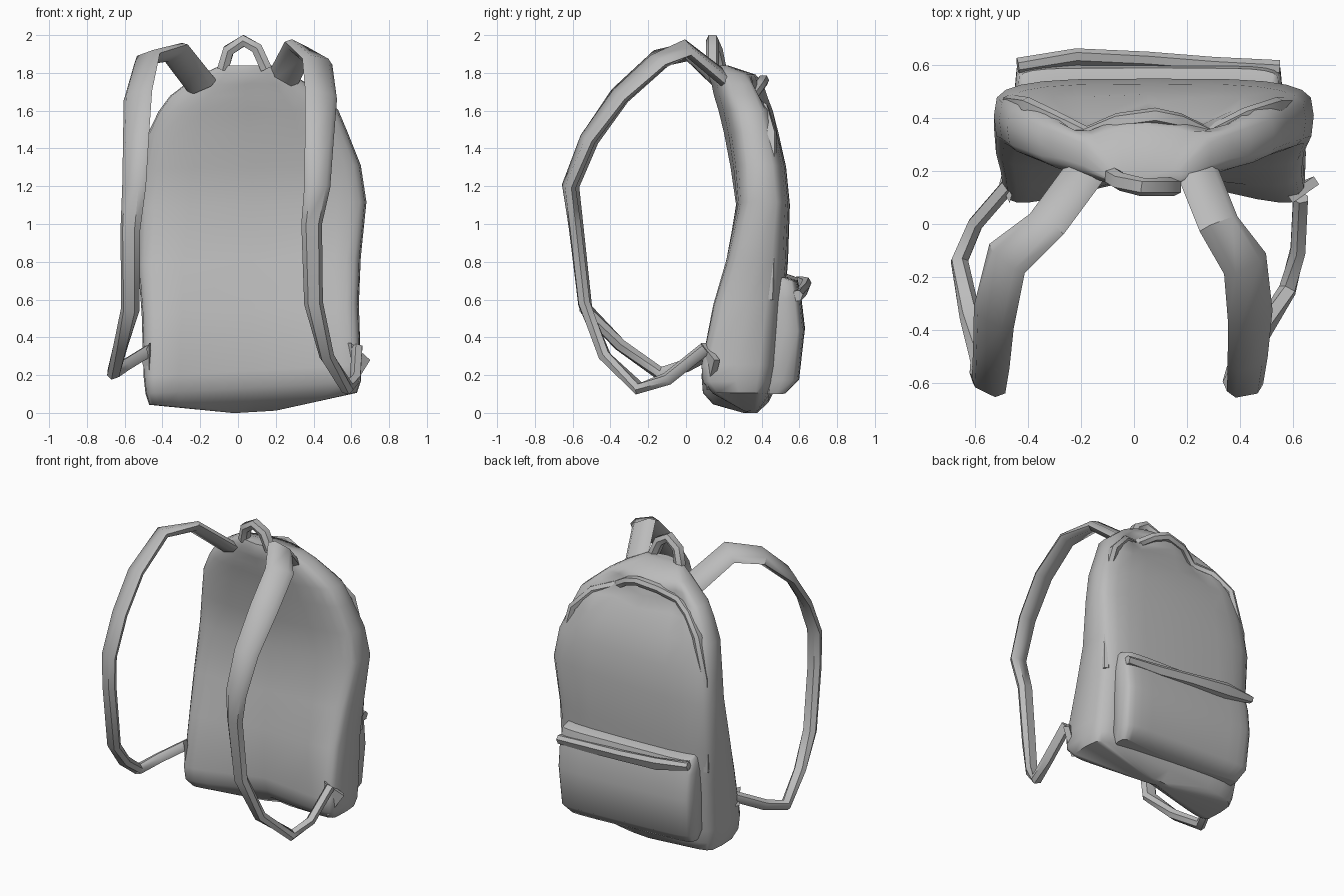
import bpy, bmesh
from math import cos, sin, pi, copysign, exp
from mathutils import Vector

cube = bpy.data.objects.get("Cube")
if cube:
    bpy.data.objects.remove(cube, do_unlink=True)

fabric = bpy.data.materials.new("grey_fabric")
fabric.use_nodes = True
GREY = (0.5, 0.5, 0.5, 1.0)
fabric.diffuse_color = GREY
fabric.node_tree.nodes["Principled BSDF"].inputs["Base Color"].default_value = GREY


def loft(name, rings, crease=0.8):
    """Skin a list of equal-length rings and cap both ends."""
    bm = bmesh.new()
    loops = [[bm.verts.new(point) for point in ring] for ring in rings]
    count = len(loops[0])
    for lower, upper in zip(loops, loops[1:]):
        for i in range(count):
            j = (i + 1) % count
            bm.faces.new((lower[i], lower[j], upper[j], upper[i]))
    for end in (loops[0], loops[-1]):
        cap = bm.faces.new(end)
        bmesh.ops.poke(bm, faces=[cap])
    bmesh.ops.recalc_face_normals(bm, faces=bm.faces)
    mesh = bpy.data.meshes.new(name)
    bm.to_mesh(mesh)
    bm.free()
    mesh.materials.append(fabric)
    obj = bpy.data.objects.new(name, mesh)
    bpy.context.collection.objects.link(obj)
    bpy.ops.object.select_all(action="DESELECT")
    obj.select_set(True)
    bpy.context.view_layer.objects.active = obj
    bpy.ops.object.shade_smooth_by_angle(angle=crease)
    return obj


def power(value, exponent):
    return copysign(abs(value) ** exponent, value)


def bag_ring(row, front_round, rear_round, lean, sides=24):
    """Rounded rectangle at one height; lean raises the +x side near the base."""
    z, left, right, front, rear = row
    ring = []
    for k in range(sides):
        angle = 2 * pi * k / sides
        roundness = rear_round if k < sides / 2 else front_round
        across, along = power(cos(angle), roundness), power(sin(angle), roundness)
        x = (left + right) / 2 + (right - left) / 2 * across
        y = (front + rear) / 2 + (rear - front) / 2 * along
        ring.append(Vector((x, y, z + lean * x * (1 - z / 1.85))))
    return ring


def body_ring(row):
    """Bag section: back panel hollow low down and domed above, rear sagging near the top."""
    z, left, right, front, rear = row
    ring = bag_ring(row, 0.25 + 0.17 * z, 0.43 + 0.09 * z, 0.06)
    middle, half, depth = (left + right) / 2, (right - left) / 2, rear - front
    for p in ring:
        side = 2 * (p.y - front) / depth - 1
        if side < 0:
            p.y -= side * depth * 0.36 * (1.05 - z) * (1 - abs(p.x - middle) / half)
        else:
            sag = exp(-((p.x - 0.27) / 0.1) ** 2) + exp(-((p.x + 0.18) / 0.1) ** 2)
            p.y -= side * 0.09 * sag * exp(-((z - 1.66) / 0.11) ** 2)
    return ring


def sweep(name, path, widths, thickness, across):
    """Sweep a padded six-sided section along a path, kept level with 'across'."""
    points = [Vector(p) for p in path]
    across = Vector(across)
    rings = []
    for i, point in enumerate(points):
        tangent = (points[min(i + 1, len(points) - 1)] - points[max(i - 1, 0)]).normalized()
        side = (across - across.dot(tangent) * tangent).normalized()
        normal = tangent.cross(side)
        half, deep = widths[i] / 2, thickness / 2
        section = [(half, 0), (half * 0.6, deep), (-half * 0.6, deep),
                   (-half, 0), (-half * 0.6, -deep), (half * 0.6, -deep)]
        rings.append([point + side * a + normal * b for a, b in section])
    return loft(name, rings)


# Main bag: height, left, right, front, rear
body_rows = [
    (0.00, -0.02, 0.20, 0.30, 0.38),
    (0.07, -0.47, 0.63, 0.12, 0.44),
    (0.13, -0.49, 0.65, 0.06, 0.47),
    (0.22, -0.50, 0.65, 0.05, 0.49),
    (0.55, -0.51, 0.64, 0.12, 0.52),
    (0.80, -0.53, 0.65, 0.20, 0.54),
    (1.10, -0.53, 0.68, 0.27, 0.55),
    (1.30, -0.51, 0.65, 0.26, 0.53),
    (1.48, -0.48, 0.58, 0.24, 0.49),
    (1.60, -0.42, 0.53, 0.22, 0.46),
    (1.68, -0.36, 0.44, 0.20, 0.43),
    (1.74, -0.28, 0.37, 0.19, 0.41),
    (1.79, -0.20, 0.29, 0.17, 0.37),
    (1.84, -0.09, 0.18, 0.15, 0.22),
]
loft("bag_body", [body_ring(row) for row in body_rows])

# Front pocket on the rear face of the bag
pocket_rows = [
    (0.12, -0.41, 0.52, 0.42, 0.53),
    (0.19, -0.44, 0.55, 0.42, 0.60),
    (0.45, -0.45, 0.56, 0.42, 0.63),
    (0.62, -0.45, 0.56, 0.42, 0.61),
    (0.71, -0.44, 0.55, 0.42, 0.59),
    (0.73, -0.43, 0.54, 0.42, 0.53),
]
loft("pocket", [bag_ring(row, 0.3, 0.35, -0.04) for row in pocket_rows])

# Zip flap along the pocket's upper edge
flap_path = [(-0.44, 0.60, 0.70), (-0.22, 0.63, 0.67), (0.05, 0.62, 0.65),
             (0.30, 0.60, 0.63), (0.55, 0.59, 0.62)]
sweep("pocket_zip_flap", flap_path, [0.05, 0.10, 0.08, 0.08, 0.06], 0.05, (0, 0.4, 1))

# Arched main zip piping, dipping into the sagging fabric
zip_path = [
    (0.60, 0.44, 0.60), (0.61, 0.45, 0.90), (0.62, 0.45, 1.20), (0.54, 0.45, 1.48),
    (0.42, 0.41, 1.61), (0.28, 0.34, 1.66), (0.17, 0.39, 1.73), (0.08, 0.41, 1.76),
    (-0.06, 0.39, 1.74), (-0.18, 0.34, 1.68), (-0.30, 0.40, 1.63), (-0.40, 0.45, 1.52),
    (-0.47, 0.46, 1.25), (-0.48, 0.46, 0.90), (-0.47, 0.45, 0.62),
]
sweep("main_zip_piping", zip_path, [0.06] * len(zip_path), 0.05, (0, 1, 0))

# Shoulder straps, tapering from pad to webbing
strap_widths = [0.17, 0.17, 0.18, 0.18, 0.16, 0.14, 0.11, 0.10, 0.08, 0.07, 0.06, 0.06]
right_strap = [
    (-0.19, 0.19, 1.73), (-0.33, 0.00, 1.91), (-0.48, -0.13, 1.88), (-0.53, -0.35, 1.68),
    (-0.54, -0.51, 1.45), (-0.55, -0.61, 1.20), (-0.57, -0.58, 0.97), (-0.57, -0.53, 0.55),
    (-0.62, -0.35, 0.36), (-0.66, -0.14, 0.21), (-0.60, 0.00, 0.25), (-0.47, 0.15, 0.33),
]
left_strap = [
    (0.24, 0.20, 1.77), (0.32, 0.00, 1.93), (0.42, -0.15, 1.86), (0.44, -0.35, 1.68),
    (0.43, -0.52, 1.45), (0.42, -0.62, 1.20), (0.39, -0.59, 1.00), (0.40, -0.54, 0.58),
    (0.47, -0.43, 0.30), (0.58, -0.25, 0.13), (0.62, -0.10, 0.18), (0.63, 0.10, 0.34),
]
sweep("right_strap", right_strap, strap_widths, 0.06, (1, -0.4, 0.5))
sweep("left_strap", left_strap, strap_widths, 0.06, (1, 0.15, -0.4))

# Triangular anchor tabs where the webbing meets the bag
for label, x, reach in (("left", 0.60, 0.10), ("right", -0.47, -0.04)):
    tab = [(x, 0.08, 0.37), (x + reach, 0.15, 0.28), (x, 0.11, 0.12)]
    loft(label + "_strap_tab", [tab, [(a - reach * 0.2, b + 0.03, c) for a, b, c in tab]])

# Carry handle
handle_path = [(-0.08, 0.18, 1.82), (-0.05, 0.16, 1.92), (0.03, 0.14, 1.97),
               (0.10, 0.14, 1.93), (0.15, 0.14, 1.82)]
sweep("carry_handle", handle_path, [0.07] * len(handle_path), 0.06, (0, 1, 0))
